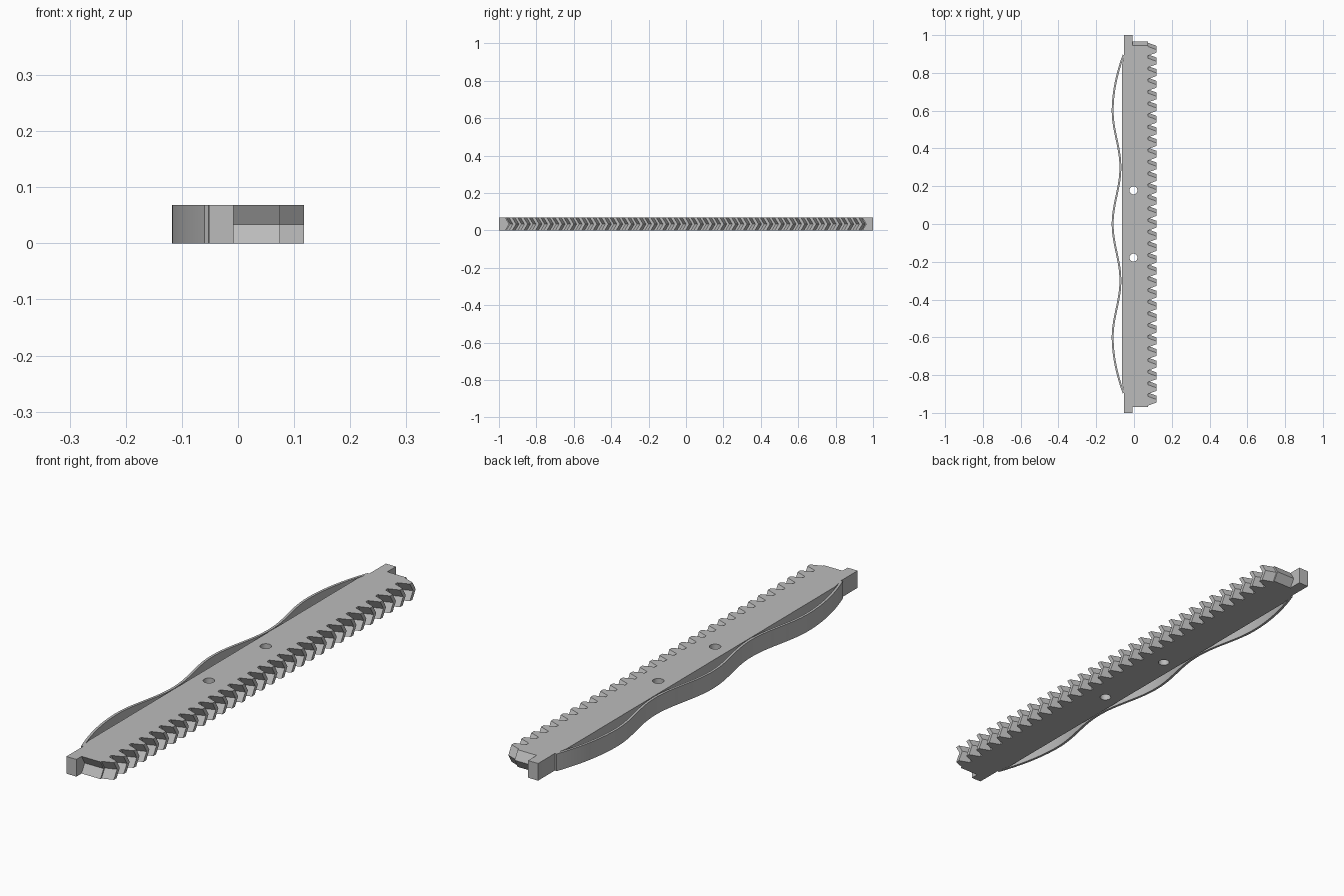
import bpy, bmesh, math
from mathutils import Vector

cube = bpy.data.objects.get("Cube")
if cube:
    bpy.data.objects.remove(cube, do_unlink=True)

HEIGHT = 0.068
TEETH = 31
START, END = -0.968, 0.946        # rack ends on the top and bottom faces
PITCH = (END - START) / TEETH
ROOT, TIP = 0.075, 0.118
SHIFT = 0.02                      # herringbone offset at mid height
STEP = -0.008                     # where the end lugs meet the rack

grey = bpy.data.materials.new("plain grey")
grey.use_nodes = True
colour = (0.5, 0.5, 0.5, 1)
grey.diffuse_color = colour
grey.node_tree.nodes["Principled BSDF"].inputs["Base Color"].default_value = colour


def layered(name, outline, levels, shift=None):
    """Closed solid through copies of an outline, each (z, skew) level offset."""
    bm = bmesh.new()
    rings = []
    for z, skew in levels:
        ring = []
        for i, (x, y) in enumerate(outline):
            dy = skew if shift and shift(x, y) else 0
            ring.append(bm.verts.new((x, y + dy, z)))
        rings.append(ring)
    n = len(outline)
    for low, high in zip(rings, rings[1:]):
        for i in range(n):
            j = (i + 1) % n
            bm.faces.new((low[i], low[j], high[j], high[i]))
    bm.faces.new(rings[0][::-1])
    bm.faces.new(rings[-1])
    bmesh.ops.recalc_face_normals(bm, faces=bm.faces)
    mesh = bpy.data.meshes.new(name)
    bm.to_mesh(mesh)
    bm.free()
    obj = bpy.data.objects.new(name, mesh)
    bpy.context.collection.objects.link(obj)
    mesh.materials.append(grey)
    return obj


# Rack outline: end lug, step, row of teeth, step, end lug, back edge
outline = [(-0.052, -1), (STEP, -1), (STEP, START)]
outline.append((ROOT, START))
root_half, tip_half = 0.39 * PITCH, 0.135 * PITCH
for i in range(TEETH):
    c = START + (i + 0.5) * PITCH
    outline += [(ROOT, c - root_half), (TIP, c - tip_half),
                (TIP, c + tip_half), (ROOT, c + root_half)]
outline += [(ROOT, END), (STEP, END), (STEP, 1), (-0.052, 1),
            (-0.052, 0.895), (-0.064, 0.84), (-0.064, -0.84), (-0.052, -0.895)]
rack = layered("herringbone_rack", outline,
               [(0, 0), (HEIGHT / 2, SHIFT), (HEIGHT, 0)],
               lambda x, y: x > STEP - 0.001 and abs(y) < 0.99)

# Two round through holes
for side in (-1, 1):
    bpy.ops.mesh.primitive_cylinder_add(vertices=32, radius=0.021, depth=0.3,
                                        location=(-0.003, side * 0.178, HEIGHT / 2))
    cutter = bpy.context.object
    cutter.name = "hole_cutter"
    cutter.hide_render = True
    cut = rack.modifiers.new("hole", 'BOOLEAN')
    cut.object = cutter
    cut.solver = 'EXACT'
    bpy.context.view_layer.objects.active = rack
    bpy.ops.object.modifier_apply(modifier=cut.name)
    bpy.data.objects.remove(cutter, do_unlink=True)


# Wavy leaf spring along the back
def wave(y):
    a = abs(y)
    if a < 0.6:
        return -0.0925 - 0.0205 * math.cos(a / 0.3 * math.pi)
    t = (a - 0.6) / 0.295
    return -0.113 + 0.058 * t ** 1.9


centre = [Vector((wave(y), y)) for y in (-0.895 + 1.79 * i / 120 for i in range(121))]
left, right = [], []
for i, p in enumerate(centre):
    d = (centre[min(i + 1, 120)] - centre[max(i - 1, 0)]).normalized()
    side = Vector((-d.y, d.x)) * 0.005
    left.append(p + side)
    right.append(p - side)
spring = layered("wavy_spring", [tuple(p) for p in left + right[::-1]],
                 [(0, 0), (HEIGHT, 0)])

# Smooth the curved surfaces, keep edges crisp
for obj in (rack, spring):
    bpy.ops.object.select_all(action='DESELECT')
    obj.select_set(True)
    bpy.context.view_layer.objects.active = obj
    bpy.ops.object.shade_smooth_by_angle(angle=math.radians(15))
